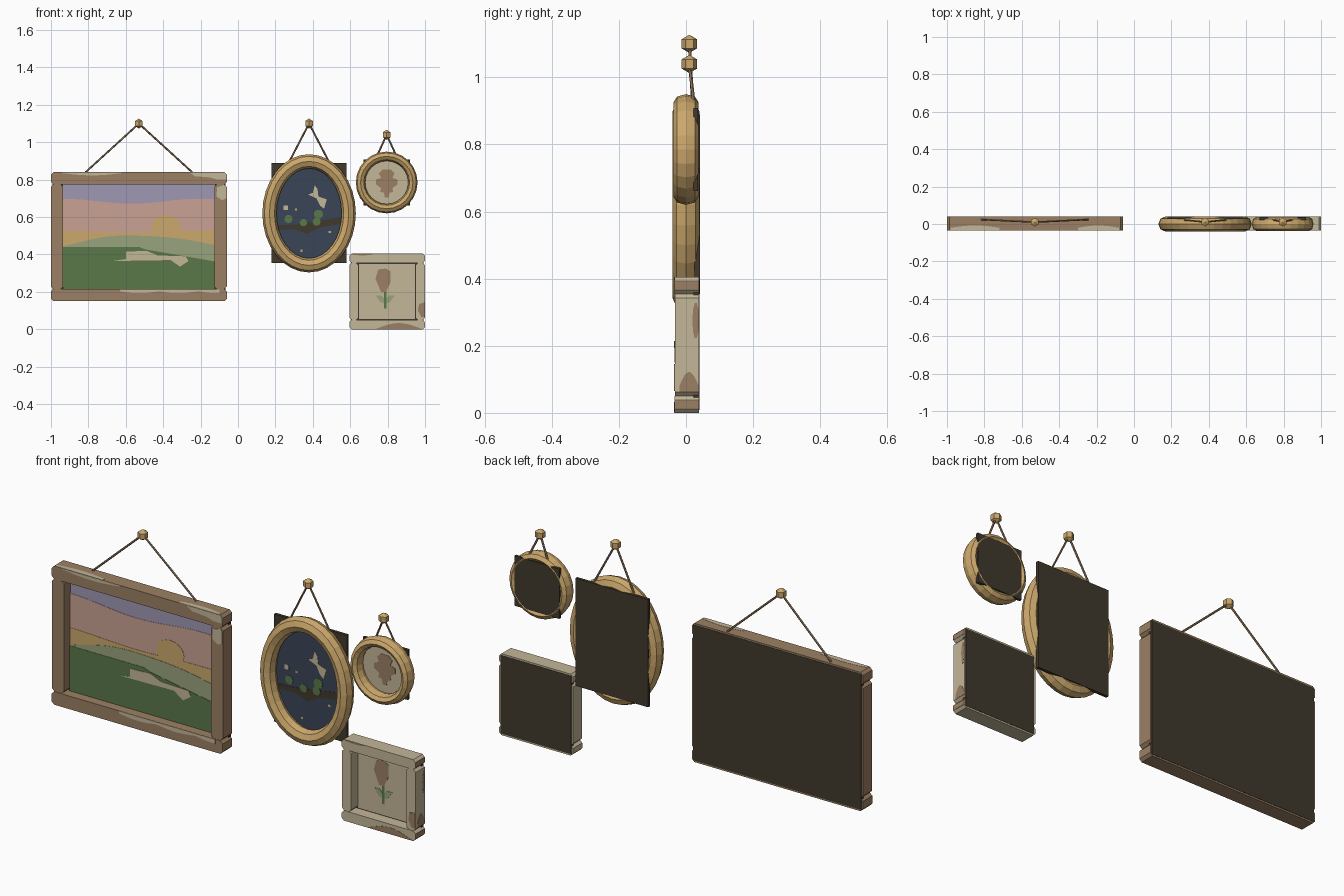
import bpy, bmesh, math
from math import sin, cos, pi, tau
from mathutils import Vector

cube = bpy.data.objects.get("Cube")
if cube:
    bpy.data.objects.remove(cube)


def material(name, hex_code):
    def linear(i):
        c = int(hex_code[i:i + 2], 16) / 255
        return c / 12.92 if c < 0.04 else ((c + 0.055) / 1.055) ** 2.4
    colour = (linear(0), linear(2), linear(4), 1)
    m = bpy.data.materials.new(name)
    m.use_nodes = True
    m.diffuse_color = colour
    m.node_tree.nodes["Principled BSDF"].inputs["Base Color"].default_value = colour
    return m


wood = material("brown wood", "9c8063")
cream = material("cream paint", "c4b698")
gold = material("old gold", "cca86c")
dark = material("dark backing", "40392c")
lilac = material("lilac sky", "9f98b4")
pink = material("pink sky", "caa294")
sage = material("sage hill", "98a47c")
green = material("leaf green", "5a784a")
navy = material("night blue", "3a4557")


def finish(name, bm, mat):
    bmesh.ops.recalc_face_normals(bm, faces=bm.faces)
    mesh = bpy.data.meshes.new(name)
    bm.to_mesh(mesh)
    bm.free()
    mesh.materials.append(mat)
    obj = bpy.data.objects.new(name, mesh)
    bpy.context.collection.objects.link(obj)
    return obj


def prism(name, outline, lo, hi, mat, axis="y"):
    """Extrude a flat outline from lo to hi along one axis."""
    place = {"x": lambda a, b, d: (d, a, b),
             "y": lambda a, b, d: (a, d, b),
             "z": lambda a, b, d: (a, b, d)}[axis]
    bm = bmesh.new()
    near = [bm.verts.new(place(a, b, lo)) for a, b in outline]
    far = [bm.verts.new(place(a, b, hi)) for a, b in outline]
    bm.faces.new(near)
    bm.faces.new(far)
    n = len(near)
    for i in range(n):
        j = (i + 1) % n
        bm.faces.new((near[i], near[j], far[j], far[i]))
    return finish(name, bm, mat)


def rect(left, right, low, high, c=0):
    if not c:
        return [(left, low), (right, low), (right, high), (left, high)]
    return [(left + c, low), (right - c, low), (right, low + c), (right, high - c),
            (right - c, high), (left + c, high), (left, high - c), (left, low + c)]


def ellipse(x, z, rx, rz, n=10):
    return [(x + rx * cos(tau * i / n), z + rz * sin(tau * i / n)) for i in range(n)]


def below(left, right, low, top, n=24):
    """Area under a curve top(t), t running from 0 to 1."""
    curve = [(left + (right - left) * i / n, top(i / n)) for i in range(n + 1)]
    return [(left, low)] + curve + [(right, low)]


def layer(name, outline, level, mat, base=0.018):
    """Thin painted plate; higher levels sit further forward."""
    front = base - 0.0015 * level
    return prism(name, outline, front, front + 0.003, mat)


FRONT, BACK = -0.035, 0.039


def board_frame(name, left, right, low, high, w, c, mat):
    """Rectangular frame of four chamfered boards with a backing panel."""
    for part, z in (("bottom", low), ("top", high - w)):
        prism(f"{name}_{part}_rail", rect(left, right, z, z + w, c), FRONT, BACK, mat)
    for part, x in (("right", left), ("left", right - w)):
        prism(f"{name}_{part}_stile", rect(x, x + w, low + w, high - w, c),
              FRONT + 0.002, BACK, mat)
    e = 0.008
    prism(f"{name}_backing", rect(left + e, right - e, low + e, high - e),
          0.022, 0.0405, dark)


def ring_frame(name, x, z, rx, rz, half, depth, segs):
    """Faceted ring moulding with an eight sided section."""
    bm = bmesh.new()
    rings = []
    for i in range(segs):
        a = tau * i / segs
        rings.append([bm.verts.new((x + (rx + half * cos(b)) * cos(a), depth * sin(b),
                                    z + (rz + half * cos(b)) * sin(a)))
                      for b in (tau * k / 8 for k in range(8))])
    for i in range(segs):
        p, q = rings[i], rings[(i + 1) % segs]
        for k in range(8):
            m = (k + 1) % 8
            bm.faces.new((p[k], p[m], q[m], q[k]))
    return finish(name, bm, gold)


def hanger(name, x, z, half, foot):
    """Faceted peg with two cords running down to the frame."""
    bm = bmesh.new()
    bmesh.ops.create_uvsphere(bm, u_segments=6, v_segments=3, radius=0.027)
    finish(f"{name}_peg", bm, gold).location = (x, 0.01, z)
    for part, side in (("right", -1), ("left", 1)):
        start, end = Vector((x, 0.01, z)), Vector((x + side * half, 0.024, foot))
        run = end - start
        bm = bmesh.new()
        bmesh.ops.create_cone(bm, segments=6, radius1=0.005, radius2=0.005,
                              depth=run.length, cap_ends=True)
        cord = finish(f"{name}_{part}_cord", bm, wood)
        cord.location = (start + end) / 2
        cord.rotation_euler = run.to_track_quat("Z", "Y").to_euler()


# Large landscape
board_frame("landscape", -1, -0.06, 0.15, 0.84, 0.065, 0.013, wood)
hanger("landscape", -0.53, 1.1, 0.285, 0.84)
L, R, B = -0.935, -0.122, 0.212
layer("upper_sky", rect(L, R, B, 0.775), 0, lilac)
layer("pink_sky", below(L, R, B, lambda t: 0.685 + 0.013 * cos(7 * t)), 1, pink)
layer("low_sky", below(L, R, B, lambda t: 0.522 + 0.006 * cos(7 * t)), 2, gold)
layer("sun", ellipse(-0.385, 0.55, 0.078, 0.062, 16), 2, gold)
layer("far_hill", below(L, R, B, lambda t: 0.445 + 0.07 * max(0, sin(pi * t)) ** 2
                        + 0.015 * sin(9 * t)), 3, sage)
layer("meadow", below(L, R, B, lambda t: 0.44 if t < 0.52 else 0.43 - 0.14 * (t - 0.52)),
      4, green)
layer("path", [(-0.67, 0.365), (-0.6, 0.375), (-0.6, 0.415), (-0.49, 0.42),
               (-0.43, 0.395), (-0.28, 0.39), (-0.265, 0.365), (-0.31, 0.335),
               (-0.36, 0.37)], 5, cream)

# Worn paint on the large frame
chip = FRONT - 0.001


def wear(name, outline, mat):
    prism(name, outline, chip, FRONT + 0.003, mat)


wear("top_rail_wear", below(-0.94, -0.62, 0.839, lambda t: 0.835 - 0.012 * sin(pi * t)), cream)
wear("top_corner_wear", [(-0.26, 0.839), (-0.23, 0.818), (-0.15, 0.812), (-0.11, 0.8),
                         (-0.062, 0.8), (-0.062, 0.827), (-0.073, 0.839)], cream)
wear("stile_wear", [(-0.112, 0.76), (-0.115, 0.71), (-0.085, 0.69), (-0.062, 0.7),
                    (-0.062, 0.76), (-0.073, 0.773)], cream)
wear("bottom_rail_wear", below(-0.63, -0.1, 0.214,
                               lambda t: 0.203 - 0.01 * abs(sin(8 * t))), cream)
for n, (a, b) in enumerate(((-0.98, -0.72), (-0.3, -0.08))):
    prism(f"top_edge_wear_{n}", below(a, b, FRONT, lambda t: -0.02 + 0.012 * sin(pi * t)),
          0.838, 0.841, cream, "z")

# Oval night scene
X, Z = 0.38, 0.62
ring_frame("oval_frame", X, Z, 0.212, 0.278, 0.038, 0.04, 32)
prism("oval_backing", rect(0.18, 0.58, 0.355, 0.89), 0.026, 0.041, dark)
hanger("oval", X, 1.1, 0.13, 0.85)
layer("night_sky", ellipse(X, Z, 0.195, 0.262, 32), 0, navy)
branch = [(0.2, 0.555), (0.3, 0.56), (0.4, 0.575), (0.555, 0.6),
          (0.555, 0.565), (0.44, 0.545), (0.37, 0.51), (0.3, 0.535), (0.2, 0.53)]
layer("branch", branch, 1, dark)
for n, (x, z, r) in enumerate(((0.27, 0.59, 0.022), (0.35, 0.57, 0.02),
                               (0.43, 0.615, 0.025), (0.42, 0.575, 0.022))):
    layer(f"leaf_{n}", ellipse(x, z, r, r), 2, green)
layer("bird", [(0.375, 0.72), (0.4, 0.73), (0.41, 0.77), (0.425, 0.75), (0.43, 0.71),
               (0.475, 0.695), (0.46, 0.645), (0.44, 0.66), (0.42, 0.7)], 1, cream)
for n, (x, z) in enumerate(((0.255, 0.65), (0.34, 0.42), (0.5, 0.41),
                            (0.49, 0.52), (0.31, 0.64))):
    r = 0.012 if n == 0 else 0.006
    layer(f"star_{n}", rect(x - r, x + r, z - r, z + r), 1, cream if n == 0 else gold)

# Round keepsake
X, Z = 0.795, 0.785
ring_frame("round_frame", X, Z, 0.14, 0.14, 0.025, 0.038, 24)
prism("round_backing", rect(X - 0.124, X + 0.124, Z - 0.124, Z + 0.124), 0.022, 0.036, dark)
hanger("round", X, 1.04, 0.055, 0.92)
layer("round_ground", ellipse(X, Z, 0.13, 0.13, 24), 0, cream)
half_motif = [(0.02, 0.07), (0.042, 0.05), (0.03, 0.025), (0.058, 0.015), (0.058, -0.01),
              (0.03, -0.03), (0.035, -0.05), (0.015, -0.055), (0.01, -0.08)]
motif = half_motif + [(-a, b) for a, b in reversed(half_motif)]
layer("round_motif", [(X + a, Z + b) for a, b in motif], 1, wood)

# Square flower study
board_frame("square", 0.595, 1, 0, 0.405, 0.05, 0.012, cream)
layer("flower_ground", rect(0.648, 0.947, 0.055, 0.35), 0, cream)
layer("flower_head", [(0.765, 0.2), (0.79, 0.2), (0.815, 0.25), (0.815, 0.31),
                      (0.79, 0.325), (0.75, 0.32), (0.735, 0.27)], 1, wood)
layer("flower_stem", rect(0.78, 0.793, 0.11, 0.205), 1, green)
for n, side in enumerate((-1, 1)):
    layer(f"flower_leaf_{n}", [(0.787 + side * a, b) for a, b in
                               ((0.006, 0.14), (0.025, 0.145), (0.05, 0.18), (0.02, 0.18),
                                (0.006, 0.165))], 1, sage)

# Worn paint on the square frame
wear("square_bottom_wear", below(0.74, 0.98, 0.001, lambda t: 0.003 + 0.03 * sin(pi * t)), wood)
wear("square_stile_wear", [(0.999, 0.065), (0.98, 0.065), (0.962, 0.1), (0.968, 0.135),
                           (0.999, 0.145)], wood)
wear("square_top_wear", below(0.61, 0.72, 0.404, lambda t: 0.4 - 0.005 * sin(pi * t)), wood)
prism("side_upper_wear", ellipse(0.029, 0.275, 0.01, 0.055), 0.997, 1.001, wood, "x")
prism("side_lower_wear", below(-0.02, 0.038, 0.063, lambda t: 0.08 + 0.042 * sin(pi * t)),
      0.997, 1.001, wood, "x")
for n, z in enumerate((0.013, 0.368)):
    prism(f"rail_end_wear_{n}", rect(FRONT, BACK, z, z + 0.024), 0.997, 1.001, wood, "x")
